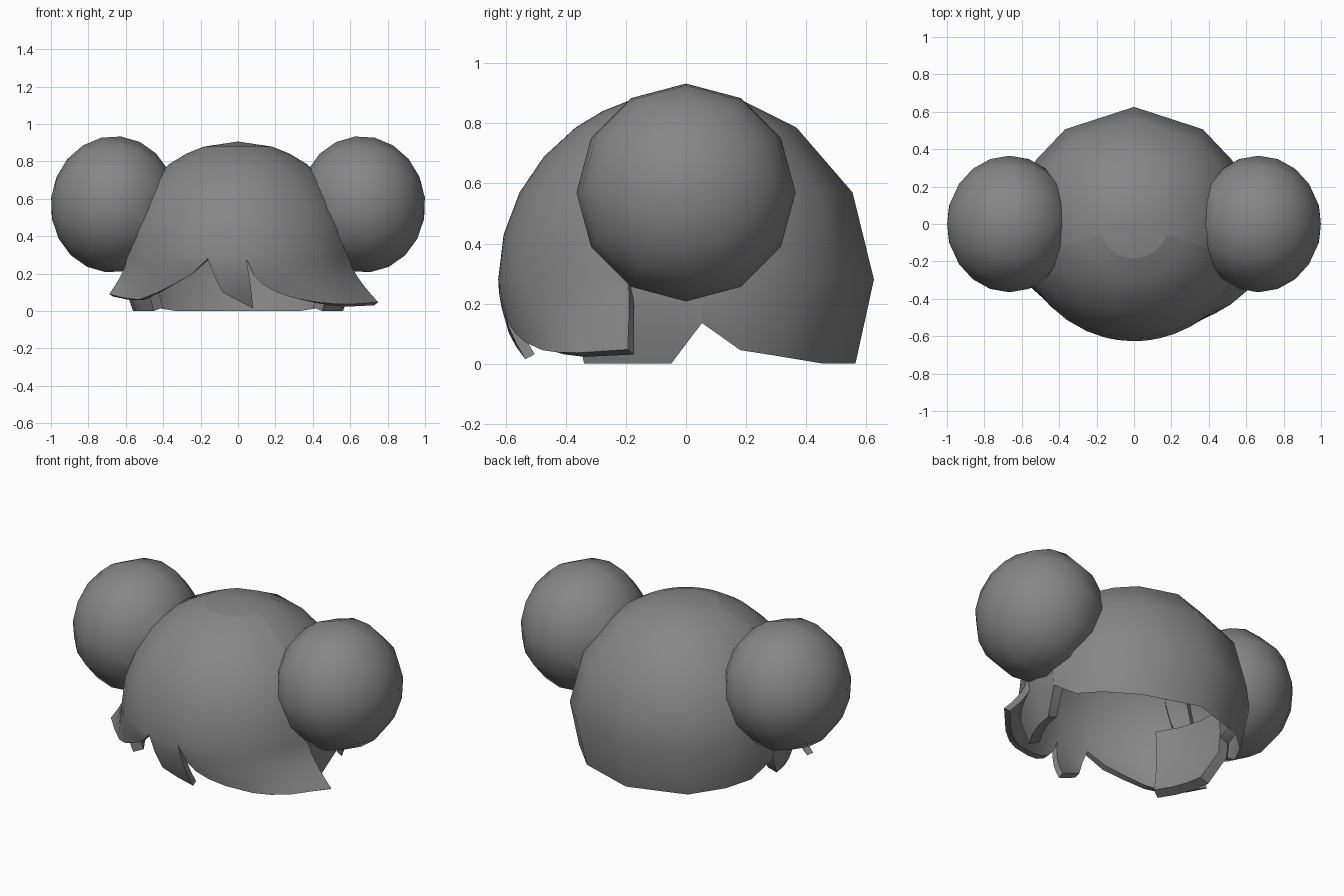
import bpy, bmesh
from math import sin, cos, radians, sqrt

if "Cube" in bpy.data.objects:
    bpy.data.objects.remove(bpy.data.objects["Cube"])

CZ, R = 0.28, 0.626   # centre height and radius of the head form

grey = bpy.data.materials.new("dark_grey")
grey.diffuse_color = (0.24, 0.24, 0.24, 1)
grey.use_nodes = True
grey.node_tree.nodes["Principled BSDF"].inputs["Base Color"].default_value = grey.diffuse_color


def polar(phi, r, z):
    """Point around the head; phi = 0 is the front, positive to the right."""
    a = radians(phi)
    return (r * sin(a), -r * cos(a), z)


def ball_r(z, rad=R):
    return sqrt(max(rad * rad - (z - CZ) ** 2, 0))


def dome(phi, elevations, rad=R):
    """Column of points running down the ball at the given elevations."""
    return [polar(phi, rad * cos(radians(e)), CZ + rad * sin(radians(e)))
            for e in elevations]


def halved(col):
    """Add the midpoint of every segment so a coarse edge meets a fine one."""
    out = [col[0]]
    for a, b in zip(col, col[1:]):
        out += [tuple((u + v) / 2 for u, v in zip(a, b)), b]
    return out


def finish(ob, angle):
    ob.data.materials.append(grey)
    bpy.ops.object.select_all(action='DESELECT')
    ob.select_set(True)
    bpy.context.view_layer.objects.active = ob
    for m in list(ob.modifiers):
        bpy.ops.object.modifier_apply(modifier=m.name)
    bpy.ops.object.shade_smooth_by_angle(angle=radians(angle))


def shell(name, patches, thickness=0, angle=50):
    """Join grids of columns into one smooth shell, thickened inward."""
    bm = bmesh.new()
    for cols in patches:
        grid = [[bm.verts.new(p) for p in c] for c in cols]
        for a, b in zip(grid, grid[1:]):
            for j in range(len(a) - 1):
                bm.faces.new((a[j], a[j + 1], b[j + 1], b[j]))
    bmesh.ops.remove_doubles(bm, verts=bm.verts, dist=0.0005)
    me = bpy.data.meshes.new(name)
    bm.to_mesh(me)
    bm.free()
    ob = bpy.data.objects.new(name, me)
    bpy.context.collection.objects.link(ob)
    if thickness:
        s = ob.modifiers.new("thickness", 'SOLIDIFY')
        s.thickness, s.offset = thickness, -1
    finish(ob, angle)


# Fringe outline: top angle, tip angle, tip height, tip radius per column
left_lock = [(-72, -73, .09, .72), (-65, -65, .07, .675), (-56, -56, .06, .64),
             (-45, -45, .095, .62), (-35, -35, .14, .605), (-24, -24, .195, .61),
             (-15, -15, .28, R)]
mid_lock = [(-15, -15, .28, R), (-12, -12, .19, .615), (-8, -8, .10, .595),
            (-2, 0, .055, .565), (4, 8.5, .015, .541)]
right_lock = [(4, 4, .28, R), (8, 8, .19, .615), (13, 13, .14, .61),
              (20, 20, .10, .605), (29, 29, .07, .61), (42, 42, .045, .645),
              (50, 50, .038, .672), (59, 59, .036, .70), (72, 75.5, .047, .775)]
tops = sorted({c[0] for c in left_lock + mid_lock + right_lock})
FINE = (73, 63.5, 54, 40.8, 27.6, 13.8, 0)
COARSE = (73, 54, 27.6, 0)

# Back hair: low-poly dome, its hem rising to a notch behind each sideburn
half = [(0, 0), (36, 0), (57, .024), (72, .045), (85, .135)]   # angle from back, hem height
hem = [(180 - a, z) for a, z in reversed(half)] + [(180 + a, z) for a, z in half[1:]]
back = [dome(p, (90,) + COARSE) + [polar(p, ball_r(z, 0.63), z)] for p, z in hem]
crown = [dome(p, (90, 73)) for p in [-95, -84] + tops + [84, 95]]
side_r = [dome(72, FINE), dome(84, FINE), halved(dome(95, COARSE))]
side_l = [halved(dome(-95, COARSE)), dome(-84, FINE), dome(-72, FINE)]
shell("back_hair", [back, crown, side_r, side_l])

# Sideburns: thick pieces in front of the notches
spec = [(53, 53), (67, 64), (81, 75), (95, 85)]     # top angle, bottom angle
for name, s in (("right_sideburn", 1), ("left_sideburn", -1)):
    cols = [dome(s * p, (12, 0), 0.622) + [polar(s * p, ball_r(.135), .135),
                                           polar(s * q, ball_r(0, 0.63), 0)]
            for p, q in spec[::s]]
    shell(name, [cols], 0.06, 40)


# Fringe: smooth upper patch and three locks
def lock(spec):
    out = []
    for p0, p1, z1, r1 in spec:
        col = []
        for i in range(6):
            t = i / 5
            z = CZ + (z1 - CZ) * t
            r = ball_r(z) + (r1 - ball_r(z1)) * t ** 1.6
            col.append(polar(p0 + (p1 - p0) * t, r, z))
        out.append(col)
    return out


shell("fringe", [[dome(p, FINE) for p in tops],
                 lock(left_lock), lock(mid_lock), lock(right_lock)], 0.035)

# Side buns: slightly flattened, tilted balls, trimmed just inside the hair
for side, s in (("left", -1), ("right", 1)):
    bpy.ops.mesh.primitive_uv_sphere_add(segments=12, ring_count=10, radius=1,
                                         location=(s * 0.666, 0, 0.57),
                                         rotation=(0, s * radians(83.7), 0))
    bun = bpy.context.object
    bun.name = side + "_bun"
    bun.scale = (0.365, 0.365, 0.335)
    bpy.ops.object.transform_apply(location=True, rotation=True, scale=True)
    bm = bmesh.new()
    bm.from_mesh(bun.data)
    bmesh.ops.bisect_plane(bm, geom=bm.verts[:] + bm.edges[:] + bm.faces[:],
                           plane_co=(s * 0.545, 0, 0.28), plane_no=(s * 0.67, 0, 0.29),
                           clear_inner=True)
    bm.to_mesh(bun.data)
    bm.free()
    finish(bun, 60)
